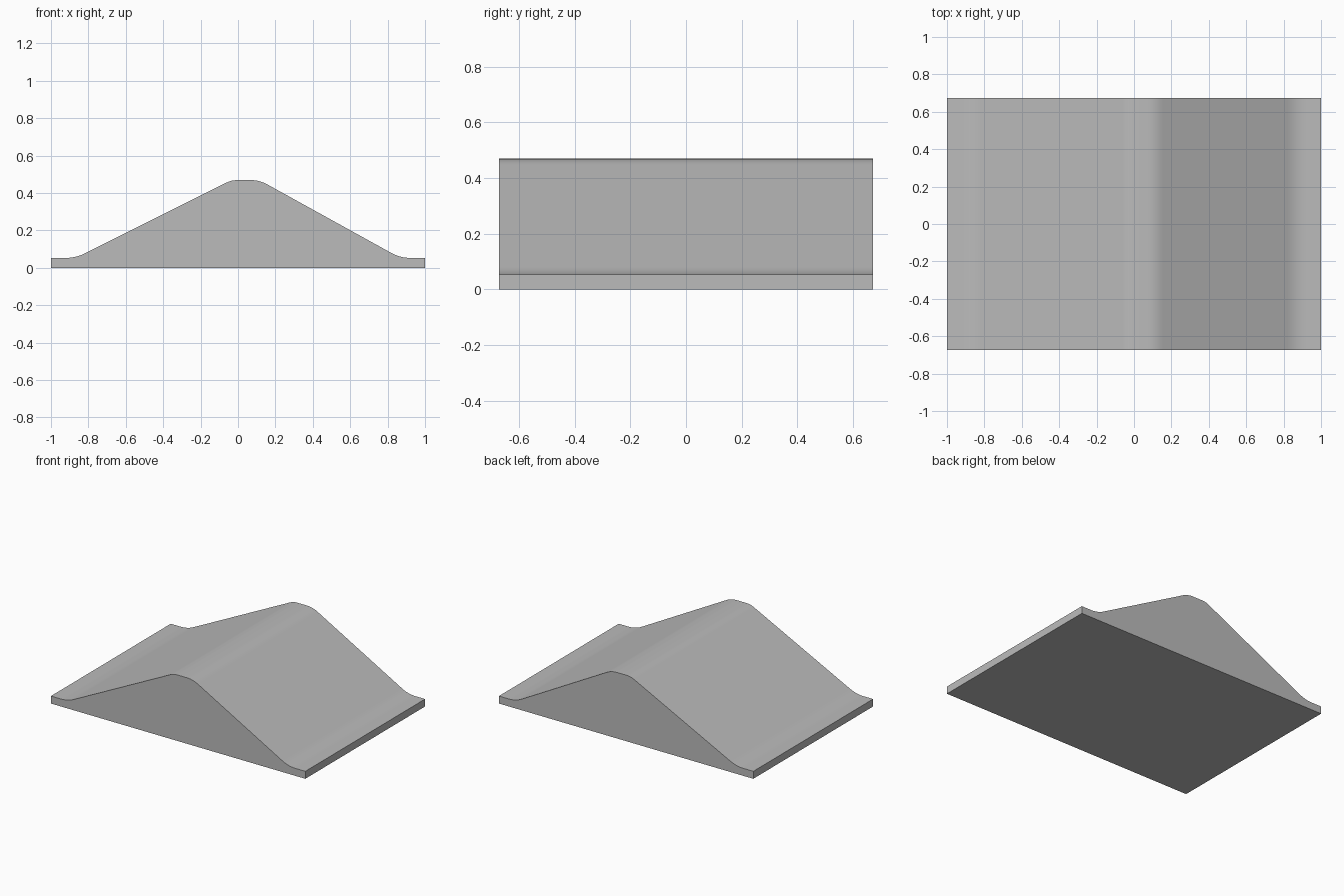
import bpy
import bmesh
import math
from mathutils import Vector

cube = bpy.data.objects.get("Cube")
if cube:
    bpy.data.objects.remove(cube, do_unlink=True)

DEPTH = 1.345
LIP, RIDGE = 0.053, 0.469

# Plain grey material
grey = bpy.data.materials.new("plain_grey")
grey.use_nodes = True
colour = (0.5, 0.5, 0.5, 1)
grey.diffuse_color = colour
grey.node_tree.nodes["Principled BSDF"].inputs["Base Color"].default_value = colour


def fillet(before, corner, after, reach, steps=6):
    """Points of a smooth curve that replaces a sharp profile corner."""
    c = Vector(corner)
    a = c + (Vector(before) - c).normalized() * reach
    b = c + (Vector(after) - c).normalized() * reach
    ts = [i / steps for i in range(steps + 1)]
    return [a * (1 - t) ** 2 + c * 2 * t * (1 - t) + b * t * t for t in ts]


# Cross-section: flat lips, two slopes and a flat ridge, with rounded bends
outline = [(-1, LIP), (-0.868, LIP), (-0.035, RIDGE),
           (0.115, RIDGE), (0.868, LIP), (1, LIP)]
reaches = [0.055, 0.03, 0.045, 0.055]
profile = [Vector((-1, 0)), Vector(outline[0])]
for i, reach in enumerate(reaches, 1):
    profile += fillet(outline[i - 1], outline[i], outline[i + 1], reach)
profile += [Vector(outline[-1]), Vector((1, 0))]

# Ramp body: extrude the cross-section from front to back
bm = bmesh.new()
face = bm.faces.new([bm.verts.new((p.x, -DEPTH / 2, p.y)) for p in profile])
result = bmesh.ops.extrude_face_region(bm, geom=[face])
moved = [v for v in result["geom"] if isinstance(v, bmesh.types.BMVert)]
bmesh.ops.translate(bm, verts=moved, vec=(0, DEPTH, 0))
bmesh.ops.recalc_face_normals(bm, faces=bm.faces)
mesh = bpy.data.meshes.new("ridged_ramp")
bm.to_mesh(mesh)
bm.free()
mesh.materials.append(grey)

ramp = bpy.data.objects.new("ridged_ramp", mesh)
bpy.context.collection.objects.link(ramp)
bpy.context.view_layer.objects.active = ramp
ramp.select_set(True)
bpy.ops.object.shade_smooth_by_angle(angle=math.radians(30))
